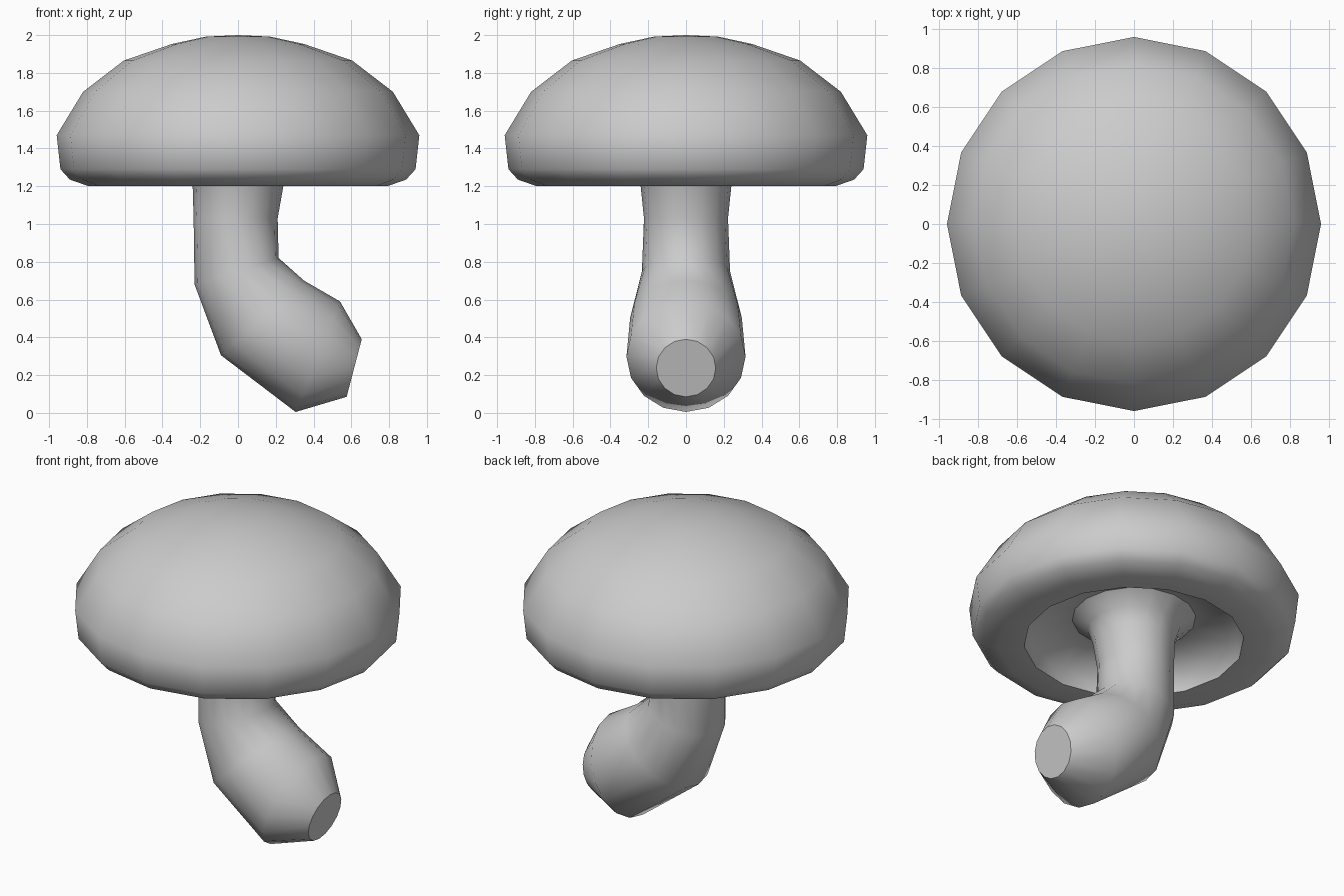
import bpy, bmesh
from math import cos, sin, tau
from mathutils import Vector

if "Cube" in bpy.data.objects:
    bpy.data.objects.remove(bpy.data.objects["Cube"])

SIDES = 16


def loft(name, rings, sharp=(), close_end=False):
    """Skin circular rings, each given by its left and right points in the xz plane."""
    bm = bmesh.new()
    loops = []
    for (lx, lz), (rx, rz) in rings:
        mid = Vector(((lx + rx) / 2, 0, (lz + rz) / 2))
        u = Vector((rx, 0, rz)) - mid
        v = Vector((0, u.length, 0))
        loops.append([bm.verts.new(mid + u * cos(tau * i / SIDES) + v * sin(tau * i / SIDES))
                      for i in range(SIDES)])
    for a, b in zip(loops, loops[1:]):
        for i in range(SIDES):
            j = (i + 1) % SIDES
            bm.faces.new((a[i], b[i], b[j], a[j])).smooth = True
    for k in sharp:
        for i in range(SIDES):
            bm.edges.get((loops[k][i], loops[k][(i + 1) % SIDES])).smooth = False
    if close_end:
        bm.faces.new(loops[-1][::-1]).smooth = False
    bmesh.ops.remove_doubles(bm, verts=bm.verts[:], dist=1e-4)
    mesh = bpy.data.meshes.new(name)
    bm.to_mesh(mesh)
    bm.free()
    obj = bpy.data.objects.new(name, mesh)
    bpy.context.collection.objects.link(obj)
    return obj


def level(r, z):
    return (-r, z), (r, z)


# Domed cap, rolled under to a recessed underside
cap_profile = [(0, 2.0), (0.17, 1.992), (0.35, 1.953), (0.605, 1.865), (0.82, 1.70),
               (0.96, 1.47), (0.94, 1.29), (0.89, 1.235), (0.79, 1.2),
               (0.64, 1.2), (0.615, 1.32), (0.36, 1.36)]
loft("mushroom_cap", [level(r, z) for r, z in cap_profile], sharp=(9,))

# Bent stem: flares into the cap, swells towards the cut foot
stem_rings = [level(0.36, 1.36), level(0.27, 1.29), level(0.24, 1.2),
              ((-0.235, 1.03), (0.21, 1.03)),
              ((-0.23, 0.68), (0.215, 0.82)),
              ((-0.09, 0.305), (0.35, 0.70)),
              ((0.305, 0.005), (0.54, 0.59)),
              ((0.575, 0.085), (0.655, 0.39))]
loft("mushroom_stem", stem_rings, sharp=(7,), close_end=True)
